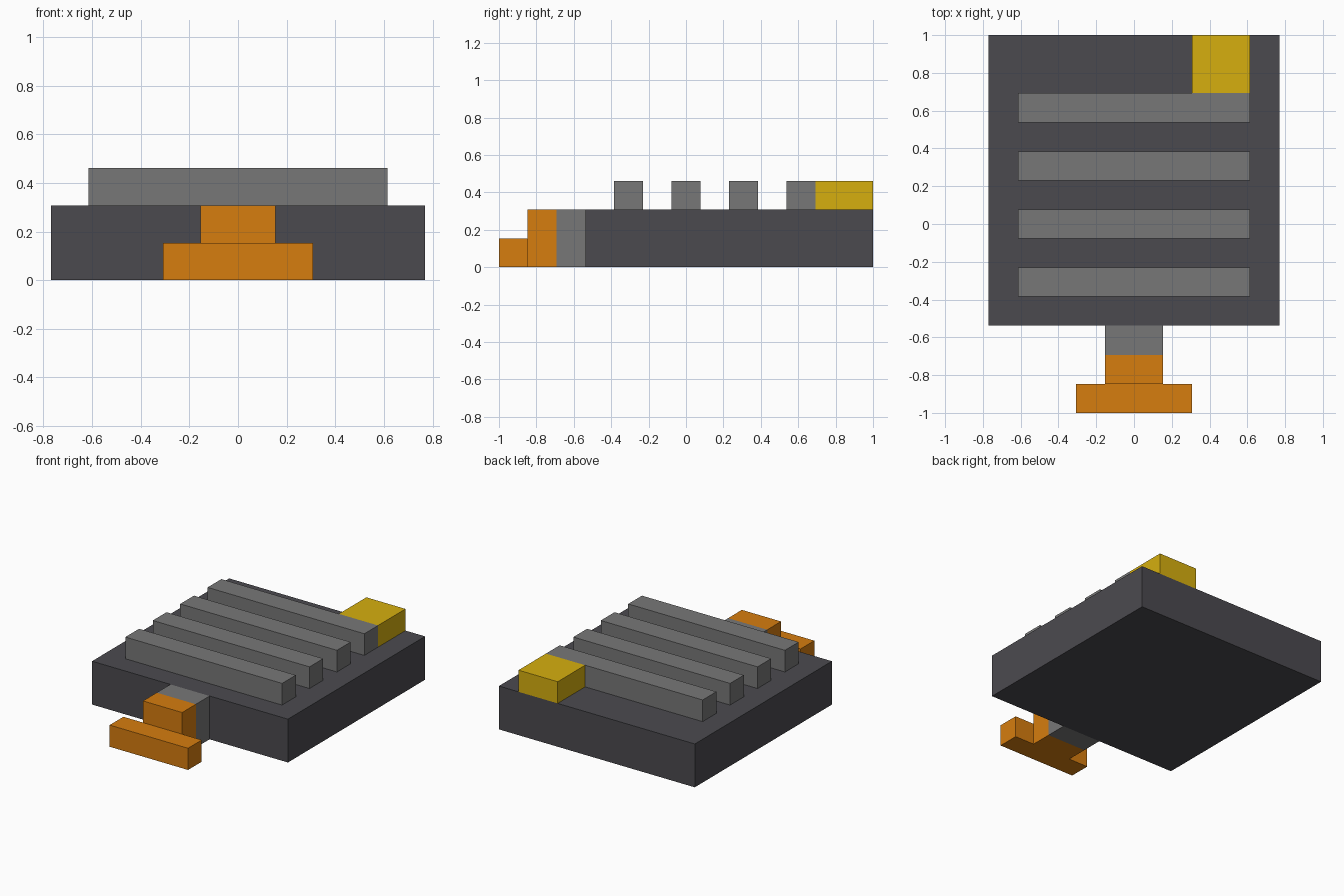
import bpy
import bmesh

if "Cube" in bpy.data.objects:
    bpy.data.objects.remove(bpy.data.objects["Cube"])

U = 2 / 13  # one block of the model's grid


def srgb(r, g, b):
    lin = [((c / 255 + 0.055) / 1.055) ** 2.4 if c > 10 else c / 255 / 12.92 for c in (r, g, b)]
    return (*lin, 1)


def material(name, rgb):
    m = bpy.data.materials.new(name)
    m.diffuse_color = srgb(*rgb)
    m.use_nodes = True
    m.node_tree.nodes["Principled BSDF"].inputs["Base Color"].default_value = m.diffuse_color
    return m


DARK = material("dark grey", (75, 74, 79))
GREY = material("mid grey", (119, 119, 119))
ORANGE = material("orange", (214, 125, 15))
YELLOW = material("yellow", (214, 175, 15))


def box(name, x, y, z, mat):
    """Box from (min, max) ranges given in grid blocks."""
    bm = bmesh.new()
    bmesh.ops.create_cube(bm, size=1)
    for v in bm.verts:
        v.co = [U * (r[0] + (c + 0.5) * (r[1] - r[0])) for c, r in zip(v.co, (x, y, z))]
    mesh = bpy.data.meshes.new(name)
    bm.to_mesh(mesh)
    bm.free()
    mesh.materials.append(mat)
    obj = bpy.data.objects.new(name, mesh)
    bpy.context.collection.objects.link(obj)
    return obj


# Main slab
box("base_slab", (-5, 5), (-3.5, 6.5), (0, 2), DARK)

# Evenly spaced ribs on top
for i in range(4):
    y = -2.5 + 2 * i
    box(f"rib_{i + 1}", (-4, 4), (y, y + 1), (2, 3), GREY)

# Corner block behind the last rib
box("corner_block", (2, 4), (4.5, 6.5), (2, 3), YELLOW)

# Front connector: grey neck, orange collar, orange cross bar
box("neck", (-1, 1), (-4.5, -3.5), (0, 2), GREY)
box("collar", (-1, 1), (-5.5, -4.5), (0, 2), ORANGE)
box("cross_bar", (-2, 2), (-6.5, -5.5), (0, 1), ORANGE)
